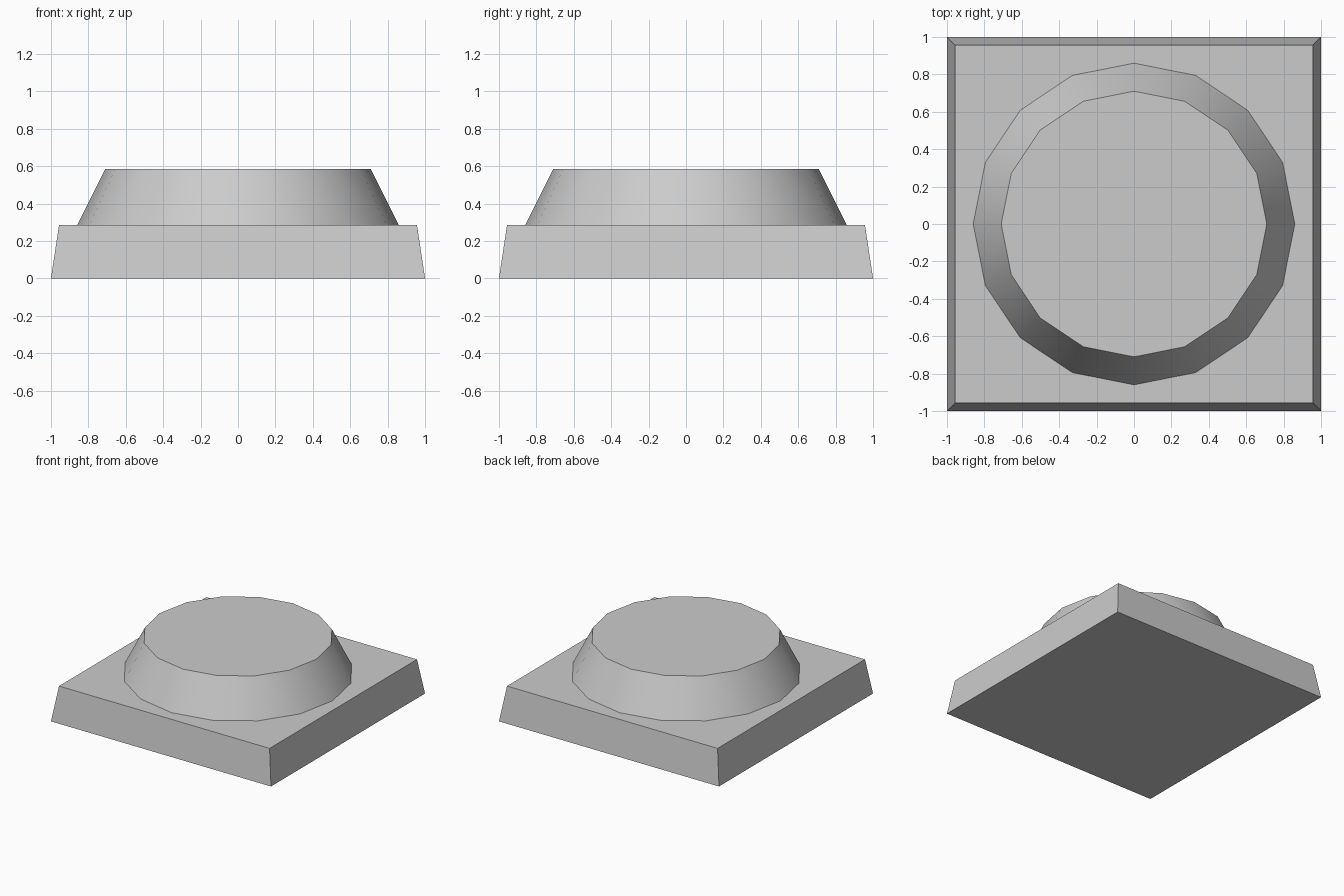
import bpy
import bmesh
import math
from mathutils import Matrix

cube = bpy.data.objects.get("Cube")
if cube:
    bpy.data.objects.remove(cube, do_unlink=True)

# Single stone colour
stone = bpy.data.materials.new("light_grey")
stone.use_nodes = True
grey = (0.6, 0.6, 0.6, 1)
stone.diffuse_color = grey
stone.node_tree.nodes["Principled BSDF"].inputs["Base Color"].default_value = grey


def tapered_block(name, sides, bottom, top, z0, z1, turn=0, smooth=False):
    """Closed frustum between two heights; radii reach the corners."""
    bm = bmesh.new()
    place = Matrix.Translation((0, 0, (z0 + z1) / 2)) @ Matrix.Rotation(turn, 4, "Z")
    bmesh.ops.create_cone(bm, cap_ends=True, segments=sides, radius1=bottom,
                          radius2=top, depth=z1 - z0, matrix=place)
    # Round walls shade smoothly, with crisp rims around the flat caps
    for face in bm.faces:
        face.smooth = smooth and abs(face.normal.z) < 0.9
    for edge in bm.edges:
        edge.smooth = edge.calc_face_angle(0) < math.radians(40)
    mesh = bpy.data.meshes.new(name)
    bm.to_mesh(mesh)
    bm.free()
    mesh.materials.append(stone)
    obj = bpy.data.objects.new(name, mesh)
    bpy.context.collection.objects.link(obj)
    return obj


# Square plinth with slightly sloping sides
corner = math.sqrt(2)
tapered_block("square_base", 4, corner, 0.957 * corner, 0, 0.285, turn=math.pi / 4)

# Sixteen-sided drum on top
tapered_block("round_top", 16, 0.86, 0.71, 0.285, 0.585, smooth=True)
